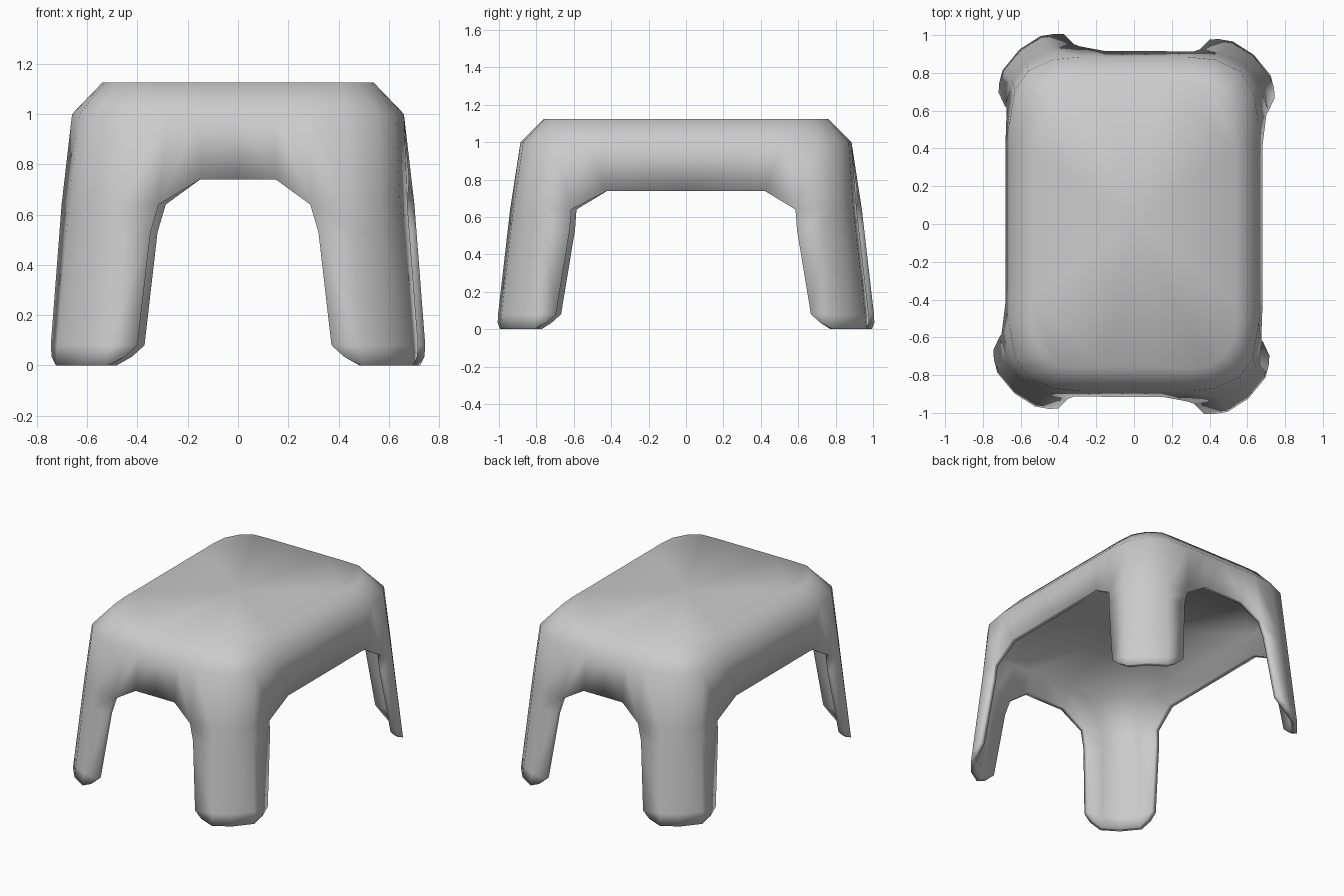
import bpy
import bmesh
import math

cube = bpy.data.objects.get("Cube")
if cube:
    bpy.data.objects.remove(cube, do_unlink=True)

grey = bpy.data.materials.new("grey_plastic")
grey.use_nodes = True
grey.diffuse_color = (0.6, 0.6, 0.6, 1)
grey.node_tree.nodes["Principled BSDF"].inputs["Base Color"].default_value = (0.6, 0.6, 0.6, 1)

RIM_Z, TOP_Z, PANEL_Z, ARCH_Z = 1.0, 1.125, 0.89, 0.74
LEG_ROWS = (0.64, 0.53, 0.08, 0)   # heights down a leg
FIRST, LAST = 2, 6                 # outline columns at the two edges of a leg
THICKNESS = 0.035
TWIST = 0.014                      # legs turn slightly, alternating round the stool

# Outline columns of one quadrant, front middle round to side middle: flat top, rim, floor
top = [(0, .76), (.15, .76), (.30, .76), (.40, .755), (.48, .70),
       (.53, .61), (.54, .50), (.54, .40), (.54, 0)]
rim = [(0, .885), (.15, .885), (.28, .885), (.43, .87), (.56, .81),
       (.63, .71), (.66, .53), (.66, .42), (.66, 0)]
floor = [(0, 1), (.15, 1), (.395, 1), (.51, .98), (.62, .91),
         (.71, .80), (.737, .695), (.74, .42), (.74, 0)]


def wall(col, z):
    """Point on the flared wall of a column at height z."""
    t = RIM_Z - z
    (x0, y0), (x1, y1) = rim[col], floor[col]
    return [x0 + (x1 - x0) * t, y0 + (y1 - y0) * t, z]


def leg_point(col, z, turn):
    """Wall point on a leg, with widened arch shoulder and rounded foot corners."""
    p = wall(col, z)
    if col in (FIRST, LAST):
        if z == LEG_ROWS[0]:
            p[0 if col == FIRST else 1] += -0.02 if col == FIRST else 0.01
        if z == LEG_ROWS[-1]:
            q = wall(FIRST + 1 if col == FIRST else LAST - 1, z)
            p = [a + (b - a) * 0.35 for a, b in zip(p, q)]
            p[2] = 0.035
    return [p[0] + TWIST * turn, p[1] - TWIST * turn, p[2]]


def inward(col, p):
    """Move a point through the wall thickness towards the inside."""
    angle = min(max((col - FIRST) / (LAST - FIRST), 0), 1) * math.pi / 2
    return [max(p[0] - THICKNESS * math.sin(angle), 0),
            max(p[1] - THICKNESS * math.cos(angle), 0), p[2]]


def skin(bm, columns, cap_z):
    """Quads between neighbouring columns, and a flat cap over the first row."""
    for a, b in zip(columns, columns[1:]):
        for r in range(min(len(a), len(b)) - 1):
            bm.faces.new((a[r], a[r + 1], b[r + 1], b[r]))
    bm.faces.new([col[0] for col in columns] + [bm.verts.new((0, 0, cap_z))])


def quadrant(bm, sx, sy):
    """One corner of the stool: outside, underside and the rim joining them."""
    def add(p):
        return bm.verts.new((p[0] * sx, p[1] * sy, p[2]))

    outer, inner, edge = [], [], []
    for c in range(len(rim)):
        if FIRST <= c <= LAST:
            lower = [leg_point(c, z, sx * sy) for z in LEG_ROWS]
        else:
            lower = [wall(c, ARCH_Z)]
        outside = [add(p) for p in [(*top[c], TOP_Z), wall(c, RIM_Z)] + lower]
        inside = [add(inward(c, p)) for p in [wall(c, PANEL_Z)] + lower]
        outer.append(outside)
        inner.append(inside)
        # free border: down the first leg edge, along the foot, up the last
        pairs = list(zip(outside[2:], inside[1:]))
        if c == LAST:
            pairs.reverse()
        elif c != FIRST:
            pairs = pairs[-1:]
        edge += pairs
    skin(bm, outer, TOP_Z)
    skin(bm, inner, PANEL_Z)
    for (a, b), (c, d) in zip(edge, edge[1:]):
        bm.faces.new((a, b, d, c))


# Moulded stool: thick seat, arched skirt and four curved legs in one closed shell
bm = bmesh.new()
for sx in (1, -1):
    for sy in (1, -1):
        quadrant(bm, sx, sy)
bmesh.ops.remove_doubles(bm, verts=bm.verts, dist=0.0005)
bmesh.ops.recalc_face_normals(bm, faces=bm.faces)
for face in bm.faces:
    face.smooth = True
mesh = bpy.data.meshes.new("stool_shell")
bm.to_mesh(mesh)
bm.free()
mesh.materials.append(grey)
stool = bpy.data.objects.new("stool_shell", mesh)
bpy.context.collection.objects.link(stool)
